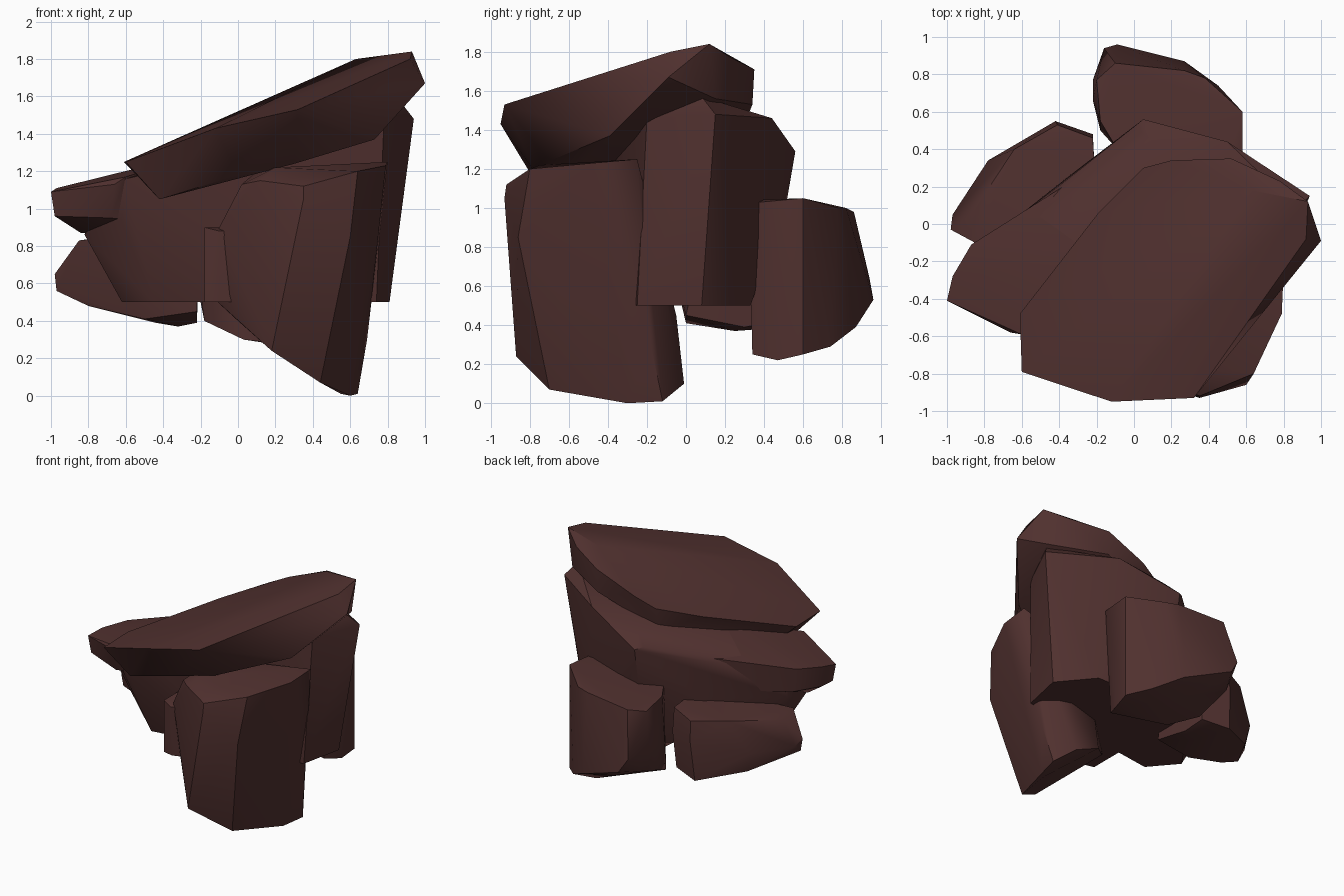
import bpy, bmesh, math

stone = bpy.data.materials.new("dark red brown stone")
stone.diffuse_color = (0.08, 0.03, 0.028, 1)


def rock(name, *rings):
    """Faceted boulder: convex shell around a few corner rings."""
    bm = bmesh.new()
    for ring in rings:
        for p in ring:
            bm.verts.new(p)
    hull = bmesh.ops.convex_hull(bm, input=bm.verts[:])
    junk = {g for g in hull["geom_interior"] + hull["geom_unused"]
            if isinstance(g, bmesh.types.BMVert)}
    bmesh.ops.delete(bm, geom=list(junk), context='VERTS')
    bmesh.ops.dissolve_limit(bm, angle_limit=math.radians(4),
                             verts=bm.verts[:], edges=bm.edges[:])
    bmesh.ops.recalc_face_normals(bm, faces=bm.faces[:])
    me = bpy.data.meshes.new(name)
    bm.to_mesh(me)
    bm.free()
    me.materials.append(stone)
    ob = bpy.data.objects.new(name, me)
    bpy.context.collection.objects.link(ob)
    bpy.ops.object.select_all(action='DESELECT')
    ob.select_set(True)
    bpy.context.view_layer.objects.active = ob
    bpy.ops.object.shade_smooth_by_angle(angle=math.radians(35))
    return ob


# Tilted slab on top: upper outline, then the recessed underside
rock("top_slab",
     [(-0.6, -0.79, 1.25), (-0.12, -0.95, 1.43), (0.32, -0.93, 1.53),
      (0.62, -0.5, 1.63), (0.92, -0.08, 1.80), (0.93, 0.12, 1.84),
      (0.63, 0.18, 1.80), (0.78, 0.23, 1.77), (0.52, 0.35, 1.71),
      (0.2, 0.34, 1.58), (0.05, 0.3, 1.51), (-0.19, 0.06, 1.42),
      (-0.2, -0.07, 1.42), (-0.61, -0.48, 1.25)],
     [(1.0, -0.09, 1.67), (0.73, -0.39, 1.37), (0.57, -0.5, 1.36),
      (0.3, -0.82, 1.39), (-0.42, -0.72, 1.05), (0.0, -0.77, 1.18),
      (0.3, -0.7, 1.24), (0.87, 0.15, 1.56), (0.52, 0.34, 1.53),
      (0.05, 0.26, 1.33), (-0.42, -0.4, 1.07)])

# Central mass with a flat bottom
rock("core_rock",
     [(-0.78, -0.15, 1.1), (-0.6, -0.59, 1.16), (-0.38, 0.22, 1.18),
      (0.0, 0.52, 1.31), (0.05, 0.56, 1.29), (0.1, 0.45, 1.4), (0.5, 0.44, 1.46),
      (0.94, 0.15, 1.48), (0.87, 0.08, 1.57), (0.78, -0.2, 1.46)],
     [(-0.82, -0.3, 0.86), (-0.8, -0.1, 0.9), (-0.62, -0.52, 0.95),
      (-0.33, 0.27, 0.9), (0.05, 0.51, 1.0), (0.81, 0.08, 1.13), (0.76, -0.24, 1.0)],
     [(-0.62, -0.22, 0.5), (-0.45, -0.42, 0.5), (0.74, -0.25, 0.5),
      (0.81, 0.08, 0.5), (0.6, 0.33, 0.5), (0.0, 0.33, 0.5), (-0.4, 0.1, 0.5)])

# Wing of the central mass, overhanging to the left
rock("left_wing",
     [(-1.0, -0.41, 1.09), (-0.97, -0.28, 1.11), (-0.87, -0.11, 1.13),
      (-0.6, -0.59, 1.17), (-0.66, -0.58, 1.13), (-0.38, 0.2, 1.2), (-0.2, -0.2, 1.3)],
     [(-0.98, -0.4, 0.96), (-0.96, -0.3, 0.95), (-0.84, -0.3, 0.87),
      (-0.84, -0.1, 0.95), (-0.68, -0.52, 0.95), (-0.35, 0.2, 0.95), (-0.2, -0.2, 0.9)])

# Foot of the central mass, reaching forward behind the pillar
rock("core_front_foot",
     [(-0.18, -0.65, 0.9), (-0.1, -0.68, 0.88), (0.3, -0.5, 0.9), (-0.18, -0.2, 0.9)],
     [(-0.18, -0.65, 0.5), (-0.1, -0.67, 0.5), (0.4, -0.5, 0.5),
      (0.4, -0.2, 0.5), (-0.18, -0.2, 0.5)])

# Tall leaning block at the front right
rock("front_pillar",
     [(0.8, -0.25, 1.25), (0.79, -0.48, 1.23), (0.64, -0.8, 1.2),
      (0.35, -0.92, 1.12), (0.12, -0.8, 1.15), (0.2, -0.75, 1.22),
      (0.02, -0.7, 1.13), (0.1, -0.4, 1.2)],
     [(0.35, -0.93, 1.05), (0.6, -0.86, 0.85), (-0.1, -0.65, 0.9),
      (-0.15, -0.55, 0.68), (-0.13, -0.5, 0.52), (0.69, -0.23, 0.65)],
     [(0.18, -0.87, 0.24), (0.44, -0.7, 0.07), (0.55, -0.32, 0.01),
      (0.6, -0.3, 0.0), (0.64, -0.12, 0.01), (0.69, -0.18, 0.3),
      (0.52, -0.01, 0.1), (0.5, -0.05, 0.45), (0.3, -0.03, 0.2), (0.0, -0.35, 0.4)])

# Low boulder at the back left
rock("left_boulder",
     [(-0.85, -0.1, 0.83), (-0.87, 0.05, 0.8), (-0.64, 0.4, 0.86),
      (-0.41, 0.53, 0.85), (-0.22, 0.46, 0.88), (-0.2, 0.1, 0.9)],
     [(-0.98, -0.03, 0.65), (-0.97, 0.05, 0.62), (-0.78, 0.34, 0.62),
      (-0.42, 0.55, 0.7), (-0.22, 0.48, 0.7)],
     [(-0.97, -0.02, 0.56), (-0.8, 0.0, 0.48), (-0.5, 0.0, 0.41),
      (-0.32, 0.25, 0.37), (-0.22, 0.3, 0.39), (-0.22, 0.0, 0.45),
      (-0.44, 0.52, 0.39), (-0.75, 0.32, 0.47), (-0.24, 0.46, 0.42)])

# Upright boulder at the back
rock("back_boulder",
     [(-0.18, 0.55, 0.99), (-0.2, 0.77, 0.96), (-0.1, 0.86, 0.98),
      (0.27, 0.82, 1.0), (0.38, 0.78, 1.0), (0.58, 0.6, 1.05),
      (0.58, 0.38, 1.03), (0.5, 0.32, 1.04), (-0.09, 0.4, 1.0)],
     [(-0.22, 0.66, 0.7), (-0.22, 0.77, 0.68), (-0.16, 0.94, 0.64),
      (-0.09, 0.96, 0.53), (0.27, 0.87, 0.6)],
     [(-0.2, 0.77, 0.5), (0.0, 0.88, 0.45), (0.27, 0.87, 0.39),
      (0.45, 0.74, 0.29), (-0.18, 0.5, 0.4), (0.03, 0.4, 0.3),
      (0.3, 0.67, 0.27), (0.56, 0.47, 0.22), (0.58, 0.6, 0.25),
      (0.5, 0.34, 0.25)])
